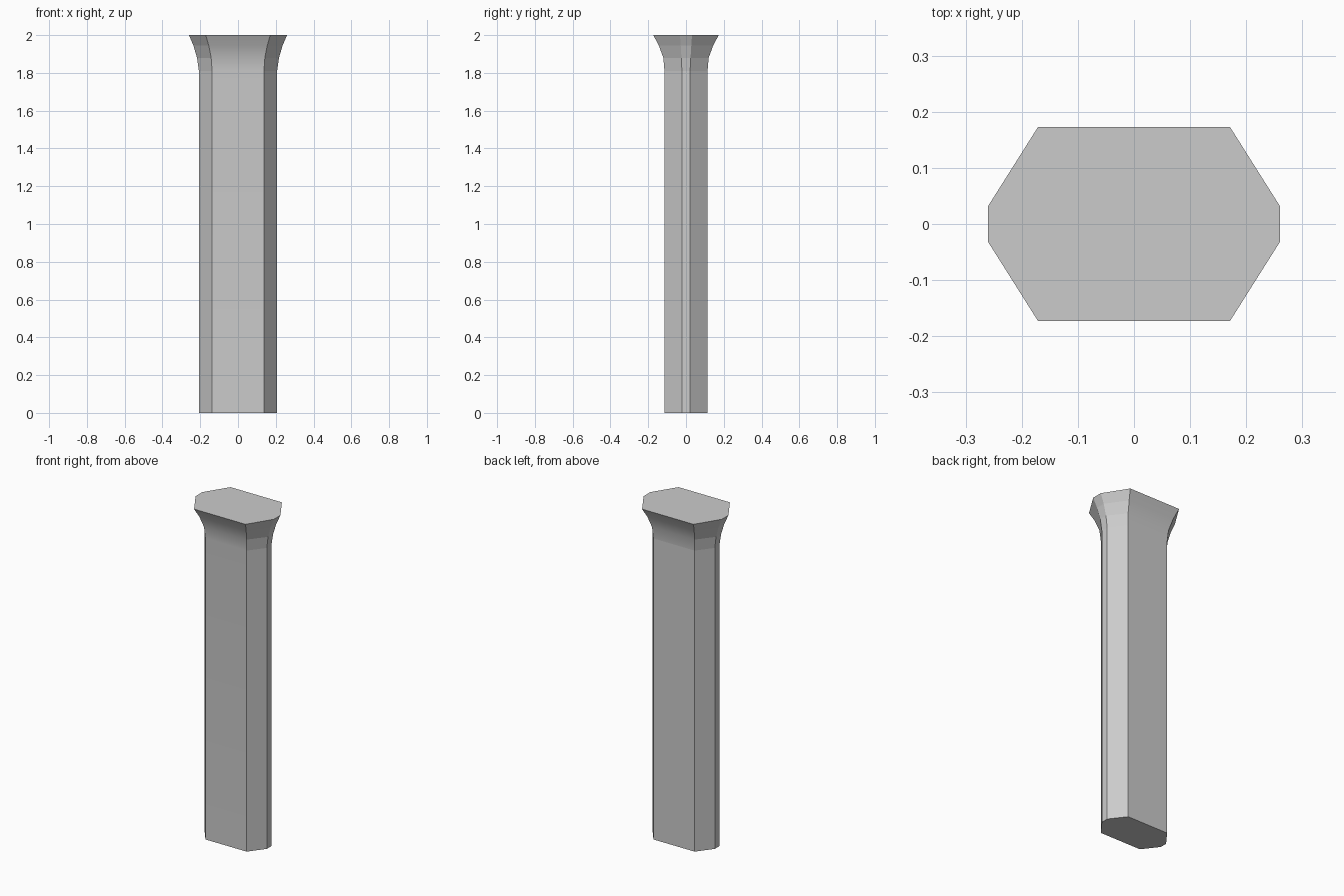
import bpy, bmesh

if "Cube" in bpy.data.objects:
    bpy.data.objects.remove(bpy.data.objects["Cube"])

# Ring levels: height, half width, half depth, corner x, corner y
LEVELS = [
    (0.00, 0.207, 0.114, 0.137, 0.022),
    (1.81, 0.207, 0.114, 0.137, 0.022),
    (1.88, 0.217, 0.120, 0.142, 0.024),
    (1.945, 0.236, 0.144, 0.155, 0.028),
    (2.00, 0.260, 0.173, 0.171, 0.032),
]

grey = bpy.data.materials.new("stone grey")
grey.diffuse_color = (0.6, 0.6, 0.6, 1)
grey.use_nodes = True
grey.node_tree.nodes["Principled BSDF"].inputs["Base Color"].default_value = grey.diffuse_color

# Eight-sided shaft that flares into a cap
bm = bmesh.new()
rings = []
for z, w, d, cx, cy in LEVELS:
    outline = [(-cx, -d), (cx, -d), (w, -cy), (w, cy),
               (cx, d), (-cx, d), (-w, cy), (-w, -cy)]
    rings.append([bm.verts.new((x, y, z)) for x, y in outline])
for level, (a, b) in enumerate(zip(rings, rings[1:])):
    for i in range(8):
        j = (i + 1) % 8
        face = bm.faces.new((a[i], a[j], b[j], b[i]))
        # Broad front is smooth all the way up, broad back only on the flare
        face.smooth = i == 0 or (i == 4 and level > 0)

# Flat ends
bm.faces.new(rings[0][::-1])
bm.faces.new(rings[-1])
bmesh.ops.recalc_face_normals(bm, faces=bm.faces)

mesh = bpy.data.meshes.new("pillar")
bm.to_mesh(mesh)
bm.free()
mesh.materials.append(grey)
pillar = bpy.data.objects.new("pillar", mesh)
bpy.context.collection.objects.link(pillar)
